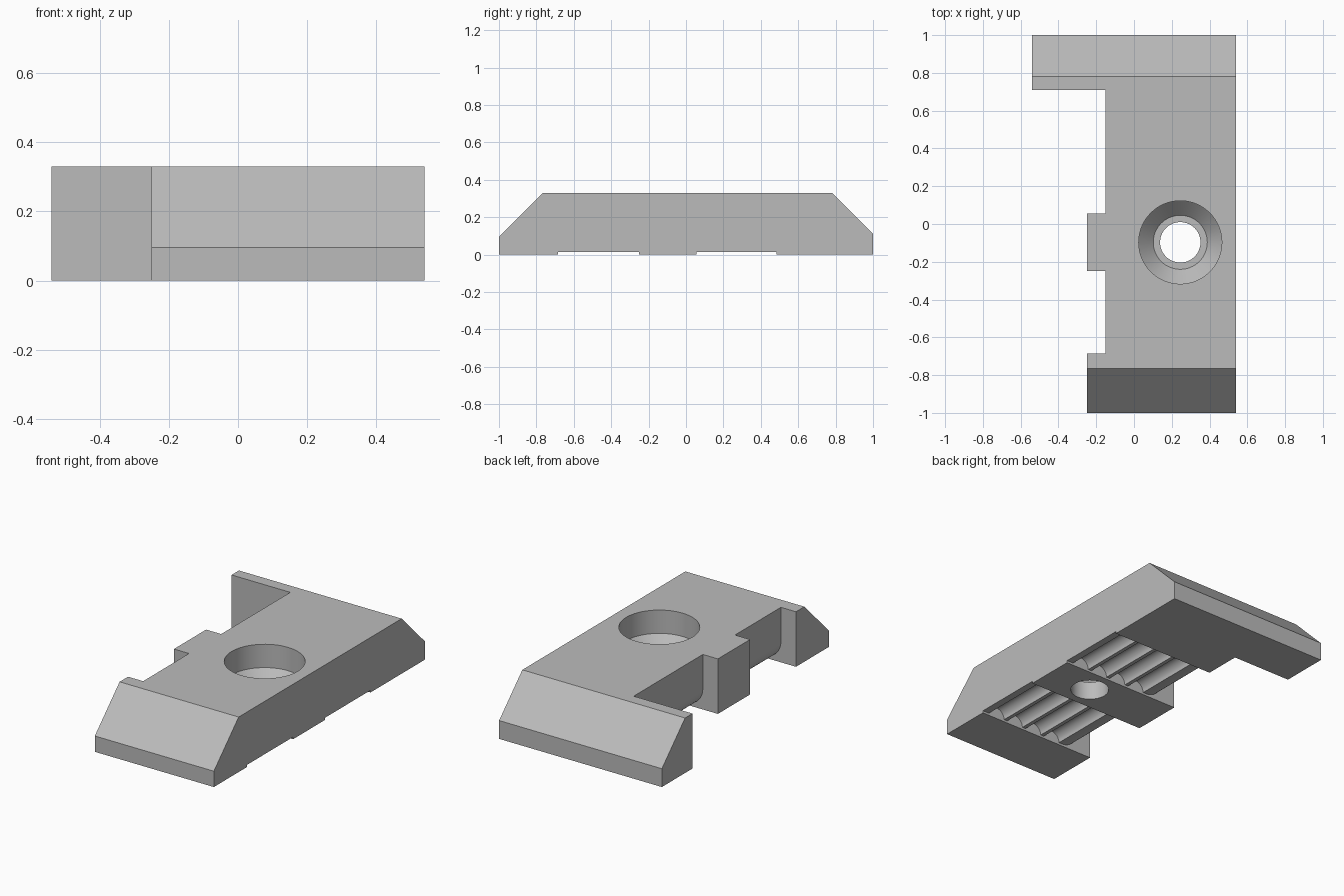
import bpy, bmesh, math
from mathutils import Vector

if "Cube" in bpy.data.objects:
    bpy.data.objects.remove(bpy.data.objects["Cube"])

grey = bpy.data.materials.new("plain grey")
grey.use_nodes = True
grey.diffuse_color = (0.5, 0.5, 0.5, 1)
grey.node_tree.nodes["Principled BSDF"].inputs["Base Color"].default_value = (0.5, 0.5, 0.5, 1)


def make_object(name, bm):
    bmesh.ops.recalc_face_normals(bm, faces=bm.faces)
    mesh = bpy.data.meshes.new(name)
    bm.to_mesh(mesh)
    bm.free()
    mesh.materials.append(grey)
    obj = bpy.data.objects.new(name, mesh)
    bpy.context.collection.objects.link(obj)
    return obj


def prism(name, outline, place, start, end):
    """Extrude a 2D outline; place(u, v, w) maps it into space."""
    bm = bmesh.new()
    face = bm.faces.new([bm.verts.new(place(u, v, start)) for u, v in outline])
    grown = bmesh.ops.extrude_face_region(bm, geom=[face])["geom"]
    shift = Vector(place(0, 0, end)) - Vector(place(0, 0, start))
    bmesh.ops.translate(bm, vec=shift, verts=[g for g in grown if isinstance(g, bmesh.types.BMVert)])
    return make_object(name, bm)


def lathe(name, profile, centre, sides=64):
    """Closed turned solid from (radius, height) pairs."""
    bm = bmesh.new()
    rings = []
    for r, z in profile:
        angles = [2 * math.pi * i / sides for i in range(sides)]
        rings.append([bm.verts.new((centre[0] + r * math.cos(a), centre[1] + r * math.sin(a), z)) for a in angles])
    for low, high in zip(rings, rings[1:]):
        for i in range(sides):
            j = (i + 1) % sides
            bm.faces.new((low[i], low[j], high[j], high[i]))
    bm.faces.new(rings[0])
    bm.faces.new(rings[-1])
    return make_object(name, bm)


def arc(cx, cz, r, start, end, steps):
    angles = [math.radians(start + (end - start) * i / steps) for i in range(steps + 1)]
    return [(cx + r * math.cos(a), cz + r * math.sin(a)) for a in angles]


def cut(target, cutter):
    mod = target.modifiers.new("cut", "BOOLEAN")
    mod.operation = "DIFFERENCE"
    mod.solver = "EXACT"
    mod.object = cutter
    bpy.context.view_layer.objects.active = target
    bpy.ops.object.modifier_apply(modifier=mod.name)
    bpy.data.objects.remove(cutter)


# Block with chamfered ends
side = [(-1, 0), (1, 0), (1, 0.11), (0.78, 0.33), (-0.765, 0.33), (-1, 0.095)]
body = prism("clamp_body", side, lambda u, v, w: (w, u, v), -0.54, 0.54)

# Stepped edge that leaves the long arm and the two tabs
steps = [(-0.7, 0.71), (-0.15, 0.71), (-0.15, 0.055), (-0.25, 0.055), (-0.25, -0.25),
         (-0.15, -0.25), (-0.15, -0.685), (-0.25, -0.685), (-0.25, -1.1), (-0.7, -1.1)]
cut(body, prism("edge_cutter", steps, lambda u, v, w: (u, v, w), -0.1, 0.5))

# Underside slots with round grooves and a rounded lip
roof, lip = 0.013, 0.11
slot = [(0.6, -0.05), (0.6, roof)]
for i in range(4):
    slot += arc(0.44 - 0.135 * i, roof, 0.056, 0, 180, 16)
slot += arc(-0.15 + lip, roof + lip, lip, 270, 180, 12)
slot += [(-0.152, roof + lip), (-0.152, -0.05)]
for y0, y1 in ((-0.685, -0.25), (0.055, 0.485)):
    cut(body, prism("slot_cutter", slot, lambda u, v, w: (u, w, v), y0, y1))

# Screw hole with countersunk head recess
hole = [(0.107, -0.1), (0.107, 0.11), (0.143, 0.11), (0.22, 0.19), (0.22, 0.5)]
cut(body, lathe("hole_cutter", hole, (0.245, -0.097)))

# Smooth the round surfaces only
bpy.ops.object.select_all(action="DESELECT")
body.select_set(True)
bpy.context.view_layer.objects.active = body
bpy.ops.object.shade_smooth_by_angle(angle=math.radians(25))
